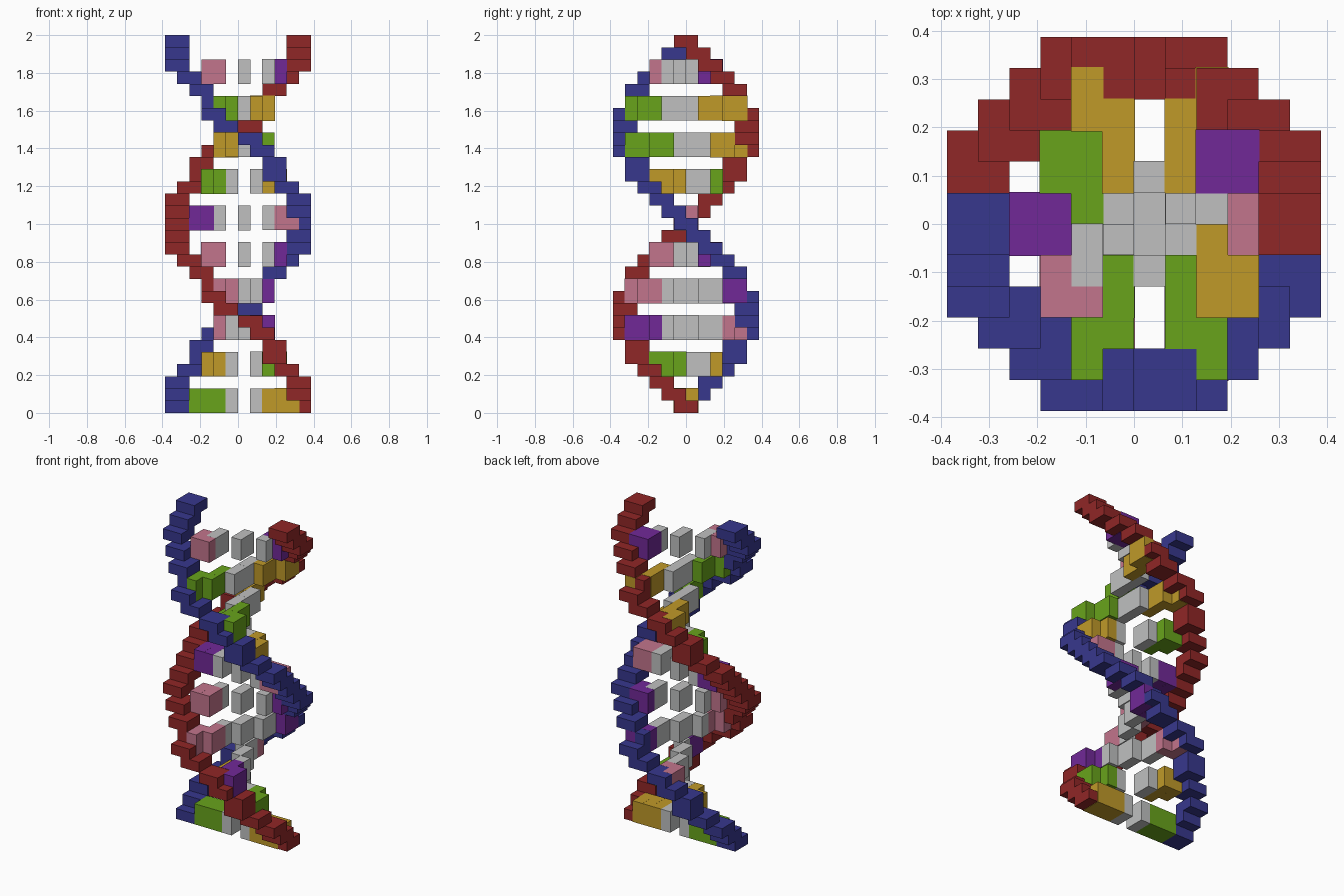
import bpy, bmesh, math

cube = bpy.data.objects.get("Cube")
if cube:
    bpy.data.objects.remove(cube, do_unlink=True)

LAYERS, RADIUS, TURN = 31, 5, 30   # sizes in blocks
U = 2 / LAYERS                     # one block


def material(name, rgb):
    col = [(c / 255) ** 2.2 for c in rgb] + [1]
    m = bpy.data.materials.new(name)
    m.use_nodes = True
    m.diffuse_color = col
    m.node_tree.nodes["Principled BSDF"].inputs["Base Color"].default_value = col
    return m


MATS = {
    "red": material("red", (143, 43, 43)),
    "blue": material("blue", (58, 58, 140)),
    "green": material("green", (104, 162, 33)),
    "gold": material("gold", (190, 152, 45)),
    "pink": material("pink", (193, 116, 139)),
    "purple": material("purple", (112, 45, 150)),
    "grey": material("grey", (190, 191, 191)),
}


def add_box(bm, low, size, grow=0):
    """Box from its low corner and size in blocks, grown slightly on all sides."""
    verts = bmesh.ops.create_cube(bm, size=1)["verts"]
    for v in verts:
        for a in range(3):
            v.co[a] = (low[a] + size[a] * (v.co[a] + 0.5)) * U + 2 * grow * v.co[a]


def finish(bm, name, colour):
    mesh = bpy.data.meshes.new(name)
    bm.to_mesh(mesh)
    bm.free()
    mesh.materials.append(MATS[colour])
    bpy.context.collection.objects.link(bpy.data.objects.new(name, mesh))


def strand_point(layer):
    a = math.tau * layer / TURN - 0.0001
    return round(RADIUS * math.cos(a)), round(-RADIUS * math.sin(a))


# Two opposite stepped strands
for colour, side in (("red", 1), ("blue", -1)):
    bm = bmesh.new()
    for k in range(LAYERS):
        x, y = strand_point(k)
        add_box(bm, (side * x - 1, side * y - 1, k), (2, 2, 1))
    finish(bm, colour + "_strand", colour)

# Rungs: colour on the blue side, colour on the red side
PAIRS = [("green", "gold"), ("gold", "green"), ("pink", "purple"),
         ("purple", "pink"), ("purple", "pink"), ("pink", "purple"),
         ("gold", "green"), ("green", "gold"), ("green", "gold"),
         ("pink", "purple")]

for n, (blue_side, red_side) in enumerate(PAIRS):
    layer = 3 * n
    ex, ey = strand_point(layer)
    short = "pink" in (blue_side, red_side)
    links = (-2, 0, 2) if short else (-1, 1)
    first = 3 if short else 2
    parts = ((blue_side, "base_blue_side", range(-4, 1 - first)),
             ("grey", "links", links),
             (red_side, "base_red_side", range(first, 5)))
    for colour, label, cells in parts:
        bm = bmesh.new()
        for i in cells:
            x, y = round(ex * i / RADIUS), round(ey * i / RADIUS)
            add_box(bm, (x, y - 1, layer), (1, 2, 2), 0.0002 * (i + 5))
        finish(bm, f"rung_{n + 1}_{label}", colour)
